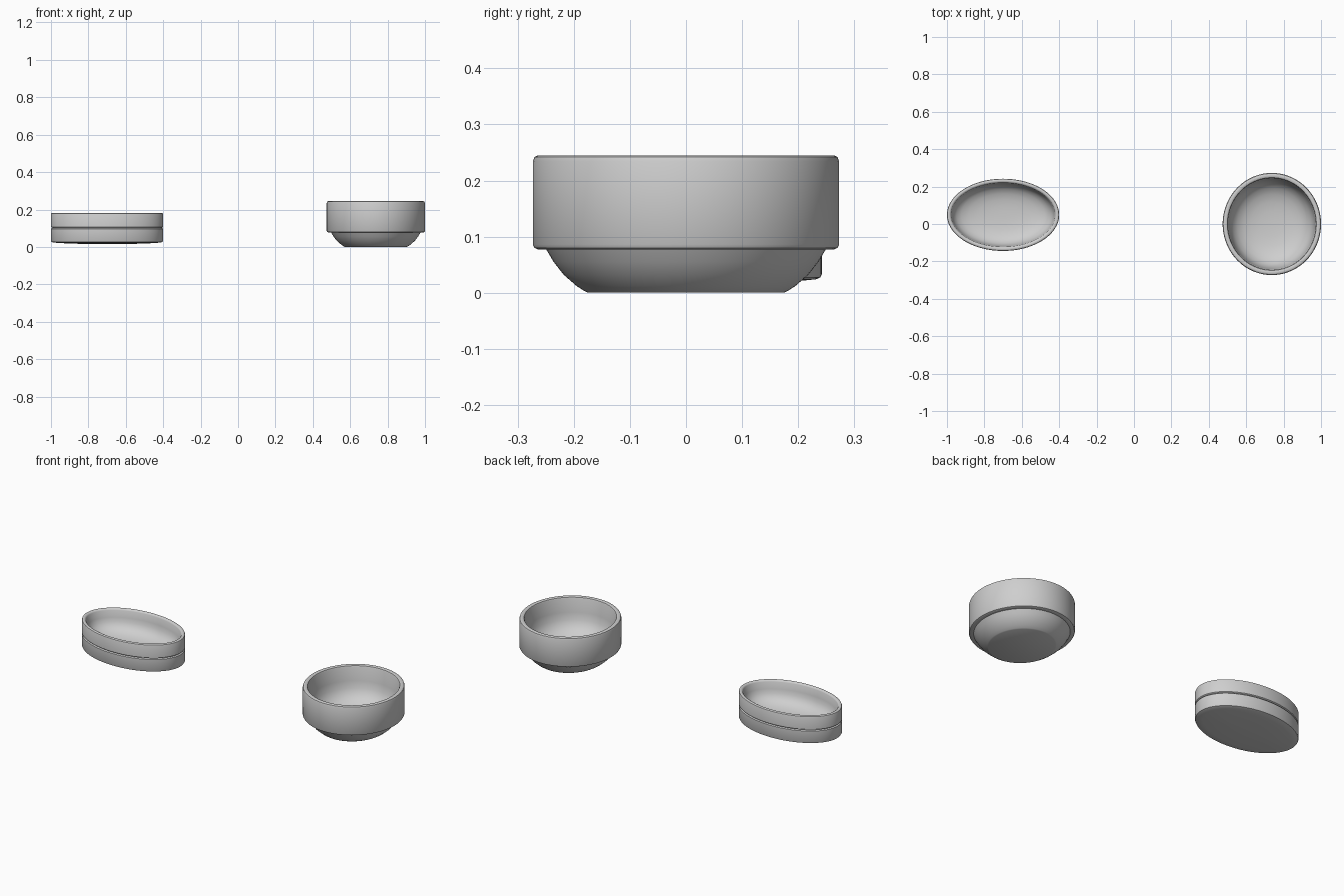
import bpy, bmesh, math

if "Cube" in bpy.data.objects:
    bpy.data.objects.remove(bpy.data.objects["Cube"])

clay = bpy.data.materials.new("pale grey")
clay.diffuse_color = (0.62, 0.62, 0.62, 1)
clay.use_nodes = True
clay.node_tree.nodes["Principled BSDF"].inputs["Base Color"].default_value = clay.diffuse_color


def lathe(name, centre, rx, ry, profile, cavity, segs=96):
    """Spin a profile round an ellipse. Profile: (inset from wall, z), even wall thickness.
    Cavity: (scale of the last profile ring, z)."""
    bm = bmesh.new()
    sizes = [(rx - inset, ry - inset, z) for inset, z in profile]
    ax, ay, _ = sizes[-1]
    sizes += [(ax * s, ay * s, z) for s, z in cavity]
    rings = []
    for sx, sy, z in sizes:
        angles = [2 * math.pi * i / segs for i in range(segs)]
        rings.append([bm.verts.new((centre[0] + sx * math.cos(a),
                                    centre[1] + sy * math.sin(a), z)) for a in angles])
    for low, high in zip(rings, rings[1:]):
        for i in range(segs):
            j = (i + 1) % segs
            bm.faces.new((low[i], low[j], high[j], high[i]))
    bm.faces.new(list(reversed(rings[0])))
    bm.faces.new(rings[-1])
    bmesh.ops.recalc_face_normals(bm, faces=bm.faces)
    mesh = bpy.data.meshes.new(name)
    bm.to_mesh(mesh)
    bm.free()
    mesh.materials.append(clay)
    obj = bpy.data.objects.new(name, mesh)
    bpy.context.collection.objects.link(obj)
    bpy.ops.object.select_all(action='DESELECT')
    obj.select_set(True)
    bpy.context.view_layer.objects.active = obj
    bpy.ops.object.shade_smooth_by_angle(angle=math.radians(35))
    return obj


# Round bowl: flat foot, flared underside, stepped straight wall, rounded cavity
lathe("round_bowl", (0.737, 0.0), 0.263, 0.273, [
    (0.098, 0.0), (0.092, 0.003), (0.078, 0.012), (0.055, 0.032), (0.037, 0.055),
    (0.024, 0.077), (0.009, 0.077), (0.003, 0.080), (0.0, 0.086),
    (0.0, 0.234), (0.003, 0.242), (0.009, 0.245),
    (0.019, 0.245), (0.025, 0.242), (0.028, 0.235)],
    [(0.975, 0.16), (0.94, 0.12), (0.88, 0.09), (0.78, 0.066),
     (0.65, 0.049), (0.48, 0.037), (0.28, 0.031), (0.1, 0.029)])

# Oval dish: slightly domed base, fine groove round the wall, shallow cavity
lathe("oval_dish", (-0.70, 0.049), 0.30, 0.193, [
    (0.175, 0.016), (0.10, 0.018), (0.04, 0.021), (0.010, 0.024), (0.003, 0.027), (0.0, 0.033),
    (0.0, 0.097), (0.003, 0.100), (0.007, 0.101), (0.007, 0.103), (0.003, 0.104), (0.0, 0.107),
    (0.0, 0.174), (0.002, 0.179), (0.007, 0.182),
    (0.014, 0.182), (0.019, 0.179), (0.022, 0.174)],
    [(0.975, 0.135), (0.945, 0.112), (0.89, 0.092), (0.80, 0.076),
     (0.66, 0.063), (0.48, 0.055), (0.28, 0.051), (0.1, 0.050)])
